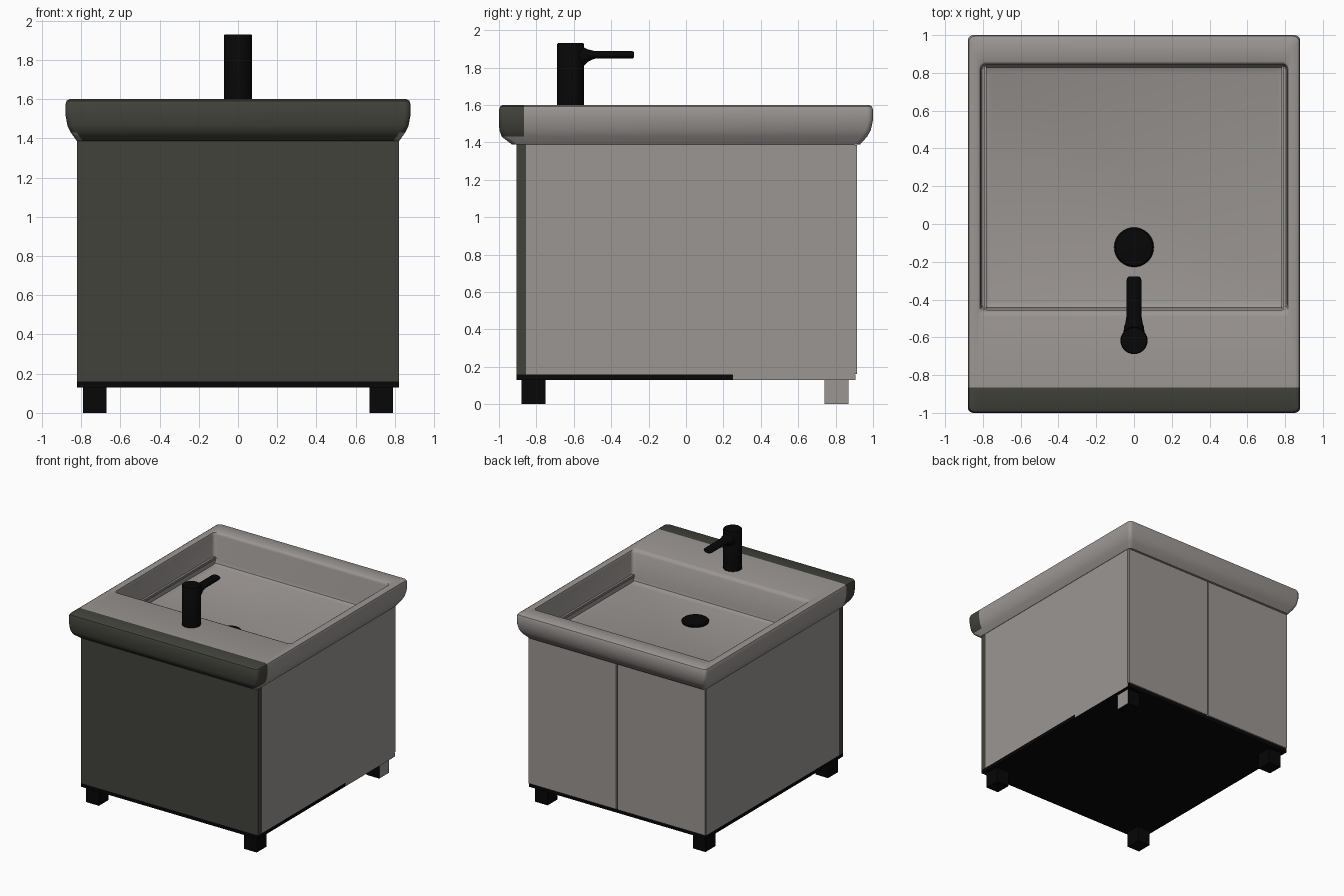
import bpy, bmesh, math
from mathutils import Vector

if "Cube" in bpy.data.objects:
    bpy.data.objects.remove(bpy.data.objects["Cube"])


def material(name, rgb):
    m = bpy.data.materials.new(name)
    m.use_nodes = True
    m.diffuse_color = (*rgb, 1)
    bsdf = m.node_tree.nodes["Principled BSDF"]
    bsdf.inputs["Base Color"].default_value = (*rgb, 1)
    bsdf.inputs["Roughness"].default_value = 0.6
    return m


GREY = material("warm grey", (0.33, 0.305, 0.29))
OLIVE = material("dark olive", (0.055, 0.055, 0.044))
BLACK = material("black", (0.002, 0.002, 0.002))


def finish(name, bm, mats, smooth=True):
    mesh = bpy.data.meshes.new(name)
    bm.to_mesh(mesh)
    bm.free()
    ob = bpy.data.objects.new(name, mesh)
    bpy.context.collection.objects.link(ob)
    for m in mats:
        mesh.materials.append(m)
    if smooth:
        bpy.ops.object.select_all(action="DESELECT")
        ob.select_set(True)
        bpy.context.view_layer.objects.active = ob
        bpy.ops.object.shade_smooth_by_angle(angle=math.radians(40))
    return ob


def loft(bm, loops, cap_start=False, cap_end=False):
    rings = [[bm.verts.new(p) for p in loop] for loop in loops]
    n = len(rings[0])
    for a, b in zip(rings, rings[1:]):
        for i in range(n):
            j = (i + 1) % n
            bm.faces.new((a[i], a[j], b[j], b[i]))
    if cap_start:
        bm.faces.new(rings[0][::-1])
    if cap_end:
        bm.faces.new(rings[-1])


def rounded(hx, y0, y1, z, r, n=6):
    """Counter-clockwise rounded rectangle at height z."""
    pts = []
    corners = [(hx - r, y1 - r), (r - hx, y1 - r), (r - hx, y0 + r), (hx - r, y0 + r)]
    for k, (cx, cy) in enumerate(corners):
        for i in range(n):
            a = math.pi / 2 * (k + i / (n - 1) * 0.98 + 0.01)
            pts.append((cx + r * math.cos(a), cy + r * math.sin(a), z))
    return pts


def disc(cy, r, z):
    return [(r * math.cos(a), cy + r * math.sin(a), z)
            for a in (math.tau * i / 32 for i in range(32))]


def box_mesh(x0, x1, y0, y1, z0, z1):
    bm = bmesh.new()
    bmesh.ops.create_cube(bm, size=1)
    for v in bm.verts:
        v.co = Vector((x1 if v.co.x > 0 else x0,
                       y1 if v.co.y > 0 else y0,
                       z1 if v.co.z > 0 else z0))
    return bm


def box(name, dims, mat):
    return finish(name, box_mesh(*dims), [mat], smooth=False)


def split_y(bm, y):
    geom = bm.verts[:] + bm.edges[:] + bm.faces[:]
    bmesh.ops.bisect_plane(bm, geom=geom, plane_co=(0, y, 0), plane_no=(0, 1, 0))


# Basin: outer flare, rolled rim, steep bowl wall and flat floor
bm = bmesh.new()
loft(bm, [rounded(*s) for s in (
    (0.78, -0.86, 0.86, 1.388, 0.02),
    (0.823, -0.93, 0.93, 1.388, 0.03),
    (0.853, -0.985, 0.968, 1.43, 0.03),
    (0.87, -0.998, 0.988, 1.465, 0.03),
    (0.88, -1.0, 1.0, 1.52, 0.03),
    (0.88, -1.0, 1.0, 1.575, 0.03),
    (0.874, -0.994, 0.994, 1.592, 0.03),
    (0.86, -0.98, 0.98, 1.6, 0.03),
    (0.825, -0.49, 0.86, 1.6, 0.03),
    (0.815, -0.47, 0.85, 1.594, 0.03),
    (0.81, -0.455, 0.843, 1.575, 0.03),
    (0.805, -0.448, 0.837, 1.37, 0.03),
    (0.797, -0.442, 0.829, 1.347, 0.03),
    (0.775, -0.42, 0.805, 1.335, 0.03))], cap_end=True)
split_y(bm, -0.865)
for f in bm.faces:
    c = f.calc_center_median()
    flare = c.z < 1.43 and abs(c.x) > 0.8
    f.material_index = int(c.y < -0.865 and not flare)
finish("basin", bm, [GREY, OLIVE])

# Drain cover
bm = bmesh.new()
loft(bm, [disc(-0.123, r, z) for r, z in
          ((0.1, 1.33), (0.105, 1.348), (0.097, 1.356), (0.04, 1.36))], cap_end=True)
finish("drain_cover", bm, [BLACK])

# Faucet body
bm = bmesh.new()
loft(bm, [disc(-0.617, r, z) for r, z in
          ((0.072, 1.59), (0.072, 1.925), (0.068, 1.93))], True, True)
finish("faucet_body", bm, [BLACK])

# Faucet lever, flared where it meets the body
bm = bmesh.new()
sections = ((-0.57, 1.855, 0.055, 0.06), (-0.548, 1.858, 0.053, 0.05),
            (-0.525, 1.864, 0.046, 0.033), (-0.49, 1.868, 0.04, 0.021),
            (-0.3, 1.868, 0.04, 0.02), (-0.285, 1.868, 0.036, 0.019),
            (-0.277, 1.868, 0.026, 0.013))
loft(bm, [[(hx * math.cos(a), y, z - hz * math.sin(a))
           for a in (math.tau * i / 20 for i in range(20))]
          for y, z, hx, hz in sections], True, True)
bmesh.ops.recalc_face_normals(bm, faces=bm.faces)
finish("faucet_lever", bm, [BLACK])

# Cabinet carcass
box("front_panel", (-0.82, 0.82, -0.905, -0.855, 0.16, 1.41), OLIVE)
box("back_panel", (-0.79, 0.79, 0.86, 0.89, 0.16, 1.39), GREY)
for side, s in (("left", 1), ("right", -1)):
    x0, x1 = sorted((s * 0.79, s * 0.82))
    box(side + "_side_panel", (x0, x1, -0.855, 0.9, 0.16, 1.4), GREY)
    # Door with a narrow gap at the middle
    x0, x1 = sorted((s * 0.007, s * 0.817))
    box(side + "_door", (x0, x1, 0.895, 0.915, 0.162, 1.385), GREY)
    # Legs, the left back one with its outer face in the cabinet colour
    x0, x1 = sorted((s * 0.672, s * 0.79))
    box(side + "_front_leg", (x0, x1, -0.88, -0.75, 0, 0.14), BLACK)
    bm = box_mesh(x0, x1, 0.74, 0.87, 0, 0.14)
    bm.normal_update()
    for f in bm.faces:
        f.material_index = int(s > 0 and f.normal.x > 0.5)
    finish(side + "_back_leg", bm, [BLACK, GREY], smooth=False)

# Base plate, with part of its left edge in the cabinet colour
bm = box_mesh(-0.82, 0.82, -0.905, 0.905, 0.13, 0.16)
split_y(bm, 0.25)
bm.normal_update()
for f in bm.faces:
    f.material_index = int(f.normal.x > 0.5 and f.calc_center_median().y > 0.25)
finish("base_plate", bm, [BLACK, GREY], smooth=False)
